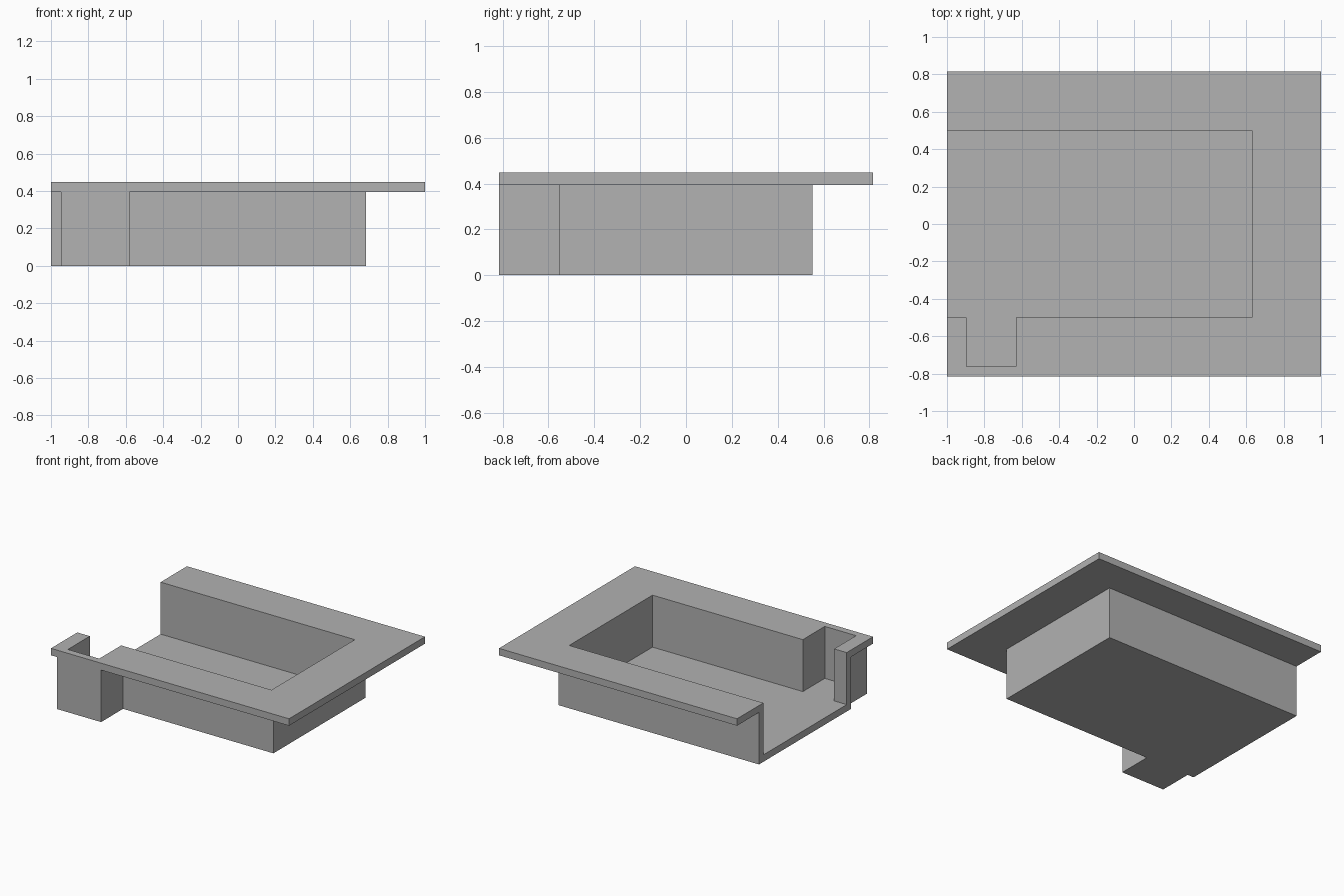
import bpy
import bmesh

# Remove the default cube
cube = bpy.data.objects.get("Cube")
if cube:
    bpy.data.objects.remove(cube, do_unlink=True)

U = 1 / 19       # one wall thickness
FLOOR, RIM_LOW, RIM_TOP = 1, 7.5, 8.5

grey = bpy.data.materials.new("plain grey")
grey.use_nodes = True
colour = (0.445, 0.445, 0.445, 1)
grey.diffuse_color = colour
grey.node_tree.nodes["Principled BSDF"].inputs["Base Color"].default_value = colour


def prism(name, outline, low, high):
    """Extrude an outline, given in wall thicknesses, between two heights."""
    bm = bmesh.new()
    face = bm.faces.new([bm.verts.new((x * U, y * U, low * U)) for x, y in outline])
    top = bmesh.ops.extrude_face_region(bm, geom=[face])["geom"]
    bmesh.ops.translate(bm, vec=(0, 0, (high - low) * U),
                        verts=[v for v in top if isinstance(v, bmesh.types.BMVert)])
    bmesh.ops.recalc_face_normals(bm, faces=bm.faces)
    mesh = bpy.data.meshes.new(name)
    bm.to_mesh(mesh)
    bm.free()
    mesh.materials.append(grey)
    obj = bpy.data.objects.new(name, mesh)
    bpy.context.collection.objects.link(obj)
    return obj


def tray_outline(end, grow):
    """Basin outline with a side pocket; grow pushes every wall outwards."""
    back, right = 9.5 + grow, 12 + grow
    pocket_left, pocket_right, pocket_front = -17 - grow, -12 + grow, -14.5 - grow
    return [(end, -back), (pocket_left, -back), (pocket_left, pocket_front),
            (pocket_right, pocket_front), (pocket_right, -back),
            (right, -back), (right, back), (end, back)]


def combine(target, other, operation):
    """Apply a boolean and discard the helper."""
    other.hide_render = True
    mod = target.modifiers.new(operation, "BOOLEAN")
    mod.operation = operation
    mod.solver = "EXACT"
    mod.object = other
    graph = bpy.context.evaluated_depsgraph_get()
    result = bpy.data.meshes.new_from_object(target.evaluated_get(graph))
    target.modifiers.clear()
    target.data = result
    bpy.data.objects.remove(other, do_unlink=True)


# Basin body, rim plate, then the hollow that is open at one end
tray = prism("tray", tray_outline(-19, 1), 0, RIM_TOP)
rim = prism("rim", [(-19, -15.5), (19, -15.5), (19, 15.5), (-19, 15.5)], RIM_LOW, RIM_TOP)
combine(tray, rim, "UNION")
hollow = prism("hollow", tray_outline(-21, 0), FLOOR, RIM_TOP + 1)
combine(tray, hollow, "DIFFERENCE")
